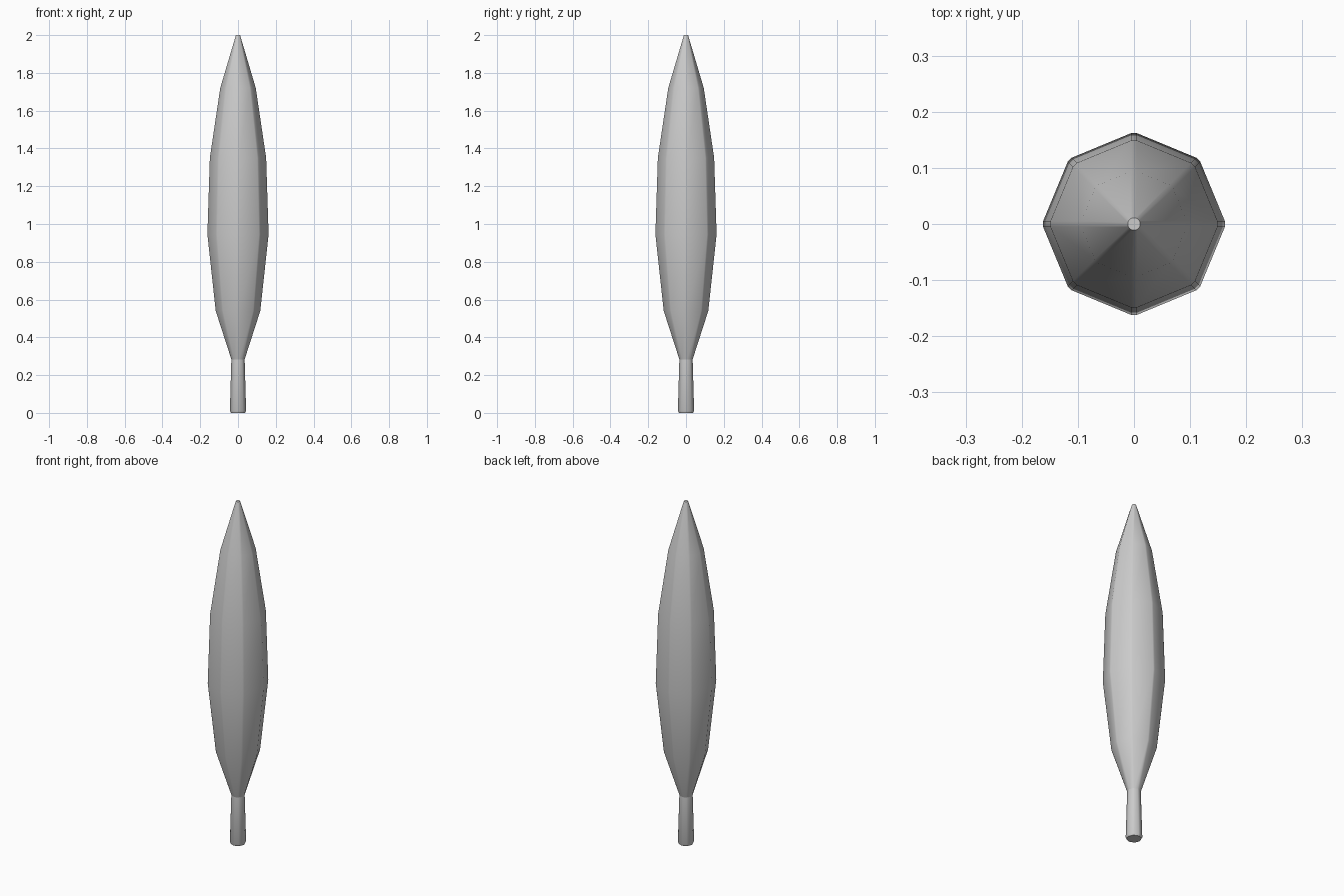
import bpy, bmesh
from math import cos, sin, pi

if "Cube" in bpy.data.objects:
    bpy.data.objects.remove(bpy.data.objects["Cube"])


def lathe(name, profile, chamfer):
    """Stack eight-sided rings (radius, z) whose corners are slightly chamfered."""
    bm = bmesh.new()
    rings = []
    for r, z in profile:
        c = min(chamfer, r * 0.25)
        ring = []
        for i in range(8):
            a = i * pi / 4
            for s in (-c, c):
                ring.append(bm.verts.new((r * cos(a) - s * sin(a),
                                          r * sin(a) + s * cos(a), z)))
        rings.append(ring)
    for low, high in zip(rings, rings[1:]):
        n = len(low)
        for i in range(n):
            j = (i + 1) % n
            bm.faces.new((low[i], low[j], high[j], high[i]))
    bm.faces.new(rings[0][::-1])
    bm.faces.new(rings[-1])
    mesh = bpy.data.meshes.new(name)
    bm.to_mesh(mesh)
    bm.free()
    obj = bpy.data.objects.new(name, mesh)
    bpy.context.collection.objects.link(obj)
    bpy.ops.object.select_all(action='DESELECT')
    obj.select_set(True)
    bpy.context.view_layer.objects.active = obj
    bpy.ops.object.shade_smooth_by_angle(angle=pi / 6)
    return obj


# Trunk, slightly tapered with a softened foot
lathe("trunk", [(0.038, 0.0), (0.043, 0.01), (0.035, 0.29)], 0.004)

# Slender spindle-shaped foliage
lathe("foliage", [(0.034, 0.28), (0.118, 0.54), (0.162, 0.945),
                  (0.149, 1.35), (0.094, 1.72), (0.011, 2.0)], 0.005)
